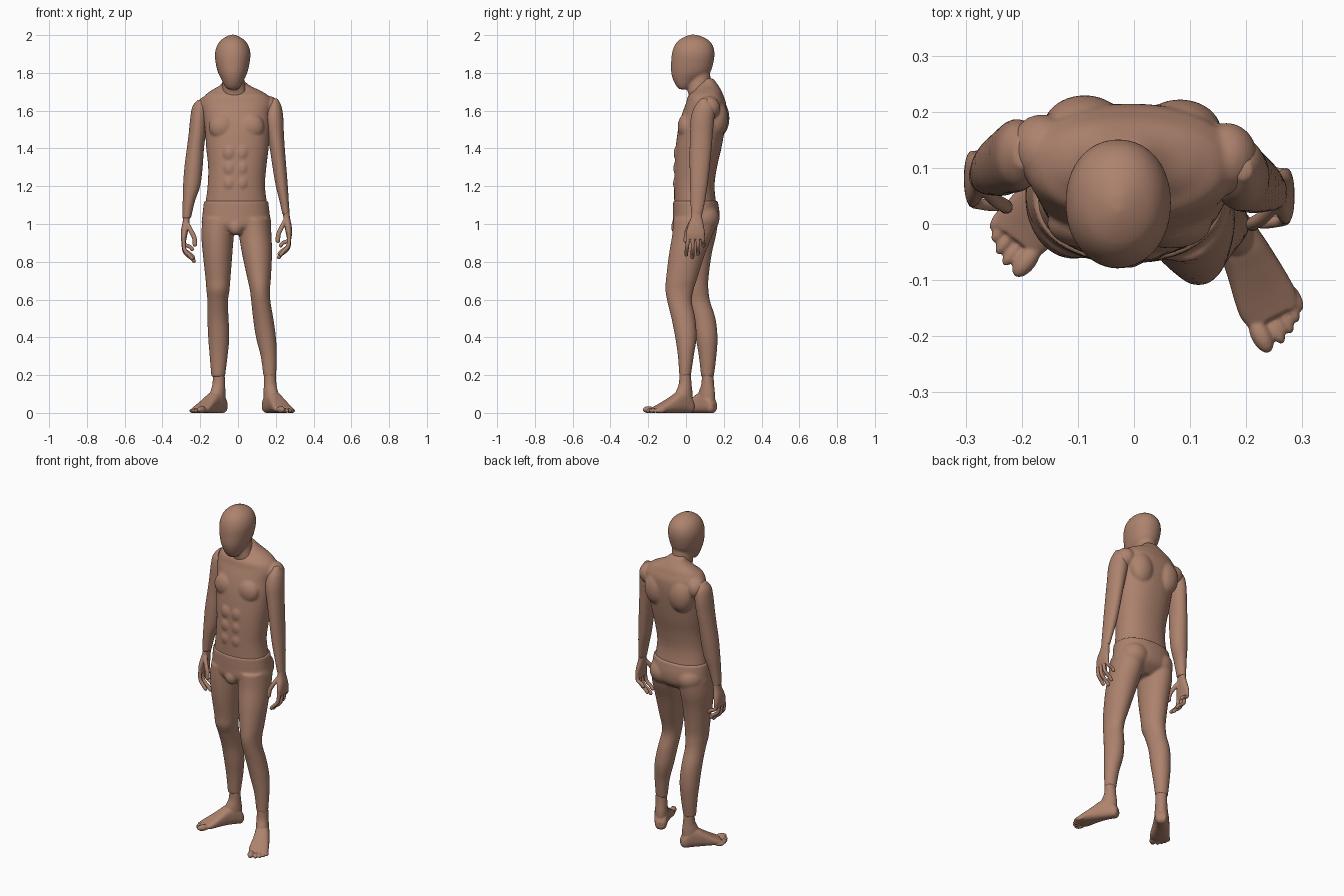
import bpy, bmesh, math
from mathutils import Matrix, Vector

skin = bpy.data.materials.new("warm brown skin")
skin.diffuse_color = (0.42, 0.225, 0.155, 1)


def smooth_rows(rows, steps=5):
    """Catmull-Rom interpolation of section rows."""
    out = []
    for i in range(len(rows) - 1):
        a, b, c, d = rows[max(i - 1, 0)], rows[i], rows[i + 1], rows[min(i + 2, len(rows) - 1)]
        for k in range(steps):
            t = k / steps
            out.append([0.5 * (2 * q + (r - p) * t + (2 * p - 5 * q + 4 * r - s) * t * t
                               + (3 * q - p - 3 * r + s) * t ** 3) for p, q, r, s in zip(a, b, c, d)])
    return out + [list(rows[-1])]


def skin_rings(bm, rings):
    vs = [[bm.verts.new(p) for p in r] for r in rings]
    n = len(vs[0])
    for a, b in zip(vs, vs[1:]):
        for i in range(n):
            bm.faces.new((a[i], a[(i + 1) % n], b[(i + 1) % n], b[i]))
    bm.faces.new(vs[0])
    bm.faces.new(vs[-1])


def loft(bm, rows, power=2.0, along="z", mat=Matrix(), n=40):
    """Rows are (t, a0, a1, b0, b1): superellipse sections stacked along one axis."""
    rings = []
    for t, a0, a1, b0, b1 in smooth_rows(rows):
        ring = []
        for i in range(n):
            c, s = math.cos(math.tau * i / n), math.sin(math.tau * i / n)
            a = (a0 + a1) / 2 + (a1 - a0) / 2 * math.copysign(abs(c) ** (2 / power), c)
            b = (b0 + b1) / 2 + (b1 - b0) / 2 * math.copysign(abs(s) ** (2 / power), s)
            ring.append(mat @ Vector((a, b, t) if along == "z" else (t, a, b)))
        rings.append(ring)
    skin_rings(bm, rings)


def blob(bm, center, radii, mat=Matrix()):
    bmesh.ops.create_uvsphere(bm, u_segments=24, v_segments=14, radius=1,
                              matrix=mat @ Matrix.Translation(center) @ Matrix.Diagonal((*radii, 1)))


def tube(bm, pts, r, mat=Matrix()):
    """Round finger through a few points, with a ball at each end."""
    path = [Vector(p) for p in smooth_rows(pts)]
    rings = []
    for i, p in enumerate(path):
        t = (path[min(i + 1, len(path) - 1)] - path[max(i - 1, 0)]).normalized()
        u = t.cross(Vector((0, 1, 0))).normalized()
        v = t.cross(u)
        rings.append([mat @ (p + r * (u * math.cos(math.tau * k / 14) + v * math.sin(math.tau * k / 14)))
                      for k in range(14)])
    skin_rings(bm, rings)
    for p in (path[0], path[-1]):
        blob(bm, p, (r, r, r), mat)


def finish(name, bm, voxel, iterations=5):
    """Fuse the overlapping volumes into one smooth surface."""
    bmesh.ops.recalc_face_normals(bm, faces=bm.faces)
    me = bpy.data.meshes.new(name)
    bm.to_mesh(me)
    bm.free()
    me.materials.append(skin)
    me.polygons.foreach_set("use_smooth", [True] * len(me.polygons))
    ob = bpy.data.objects.new(name, me)
    bpy.context.collection.objects.link(ob)
    m = ob.modifiers.new("fuse", "REMESH")
    m.mode, m.voxel_size, m.use_smooth_shade = "VOXEL", voxel, True
    s = ob.modifiers.new("soften", "SMOOTH")
    s.factor, s.iterations = 0.5, iterations


# head and neck: blank mannequin face
bm = bmesh.new()
loft(bm, [(1.713, -.055, 0, -.035, .005), (1.73, -.07, .014, -.051, .03), (1.76, -.085, .03, -.067, .07),
          (1.80, -.105, .049, -.078, .125), (1.85, -.118, .061, -.079, .144), (1.90, -.122, .066, -.075, .151),
          (1.94, -.113, .057, -.063, .144), (1.97, -.094, .038, -.041, .123), (1.99, -.066, .01, -.01, .09),
          (2.002, -.04, -.016, .02, .055)], 2.1)
loft(bm, [(1.62, -.085, .06, .03, .15), (1.69, -.083, .048, .012, .142), (1.74, -.084, .036, .01, .134),
          (1.82, -.08, .03, .02, .125)])
finish("head", bm, .007)

# torso with chest, stomach and shoulder blade muscles
bm = bmesh.new()
loft(bm, [(1.10, -.174, .155, -.062, .161), (1.20, -.161, .143, -.063, .151), (1.30, -.158, .15, -.061, .164),
          (1.40, -.168, .162, -.055, .187), (1.50, -.175, .17, -.042, .205), (1.58, -.185, .172, -.022, .214),
          (1.64, -.192, .182, 0, .212), (1.68, -.175, .16, .012, .198), (1.705, -.145, .12, .04, .188),
          (1.735, -.095, .06, .06, .17), (1.77, -.07, .02, .09, .145)], 2.2)
for side, dy in ((-1, .01), (1, -.005)):
    blob(bm, (side * .075 - .008, .002, 1.515), (.072, .046, .07))
    blob(bm, (side * .085 - .003, .165 + dy * .5, 1.56), (.075, .06, .1))
    blob(bm, (side * .165, .122 + dy, 1.615), (.056, .064, .062))
    for k in range(3):
        blob(bm, (side * .033 - .012, -.045, 1.215 + .08 * k), (.033, .024 - .002 * k, .042))
finish("torso", bm, .007, 4)

# hips and both legs
bm = bmesh.new()
loft(bm, [(1.122, -.18, .16, -.068, .168), (1.05, -.188, .168, -.069, .178), (.99, -.188, .172, -.066, .165),
          (.945, -.12, .1, -.03, .11)], 2.2)
loft(bm, [(1.03, -.187, -.018, -.06, .172), (.945, -.194, -.022, -.062, .16), (.84, -.186, -.03, -.055, .136),
          (.71, -.172, -.04, -.036, .119), (.65, -.167, -.045, -.03, .119), (.59, -.162, -.053, -.005, .128),
          (.50, -.162, -.05, .028, .156), (.40, -.158, -.046, .05, .167), (.30, -.15, -.055, .068, .161),
          (.19, -.141, -.069, .08, .147)])
loft(bm, [(1.03, 0, .171, -.067, .165), (.945, .005, .177, -.073, .142), (.84, .022, .18, -.09, .1),
          (.71, .05, .174, -.106, .059), (.65, .063, .169, -.109, .04), (.59, .07, .172, -.099, .031),
          (.50, .08, .187, -.077, .049), (.40, .095, .201, -.057, .056), (.30, .12, .205, -.043, .041),
          (.19, .135, .202, -.035, .025)])
blob(bm, (-.012, -.045, .985), (.04, .034, .045))
blob(bm, (-.095, .09, 1.03), (.085, .088, .08))
blob(bm, (.08, .09, 1.03), (.085, .088, .08))
finish("hips_and_legs", bm, .007)

# arms, from shoulder to wrist
arms = {
    "right_arm": [(1.657, -.215, -.18, .10, .15), (1.62, -.242, -.163, .068, .178), (1.56, -.253, -.163, .058, .187),
                  (1.48, -.261, -.17, .055, .182), (1.40, -.271, -.18, .054, .172), (1.30, -.284, -.187, .05, .16),
                  (1.20, -.291, -.2, .05, .146), (1.12, -.293, -.228, .052, .129), (1.03, -.295, -.249, .057, .116)],
    "left_arm": [(1.665, .18, .21, .08, .11), (1.62, .152, .231, .044, .151), (1.56, .14, .24, .025, .15),
                 (1.48, .153, .243, .021, .142), (1.40, .168, .248, .019, .136), (1.30, .183, .256, .019, .126),
                 (1.20, .2, .264, .021, .114), (1.12, .22, .269, .023, .101), (1.05, .235, .274, .026, .087)]}
for name, rows in arms.items():
    bm = bmesh.new()
    loft(bm, rows)
    finish(name, bm, .006)

# hands: palm, four curled fingers and a thumb, modelled once and mirrored
mirrored = Matrix.Translation((-.017, .031, -.02)) @ Matrix.Diagonal((-1, 1, 1, 1))
for name, mat in (("left_hand", Matrix()), ("right_hand", mirrored)):
    bm = bmesh.new()
    loft(bm, [(1.065, .239, .271, .03, .083), (1.03, .24, .276, .025, .086), (.99, .246, .284, .01, .094),
              (.95, .254, .286, 0, .1), (.92, .26, .282, .004, .097)], 2.4, mat=mat)
    for base, tip in (((.27, .011, .94), (.226, .002, .838)), ((.272, .037, .935), (.216, .034, .824)),
                      ((.271, .062, .938), (.219, .063, .842)), ((.268, .087, .945), (.226, .092, .886))):
        h = base[2] - tip[2]
        mid = (.266, base[1] * .5 + tip[1] * .5, base[2] - .55 * h)
        tube(bm, [base, mid, (tip[0] + .012, tip[1], tip[2] + .014), tip], .0105, mat)
    tube(bm, [(.252, .035, 1.02), (.23, .012, .98), (.214, .002, .945), (.211, -.001, .912)], .0125, mat)
    finish(name, bm, .0035, 3)

# feet in heel-to-toe coordinates, turned outward, outer edge mirrored
for name, heel, d, side in (("left_foot", (.15, .035), (.4545, -.891), 1),
                            ("right_foot", (-.075, .15), (-.606, -.795), -1)):
    w = (-d[1] * side, d[0] * side)
    mat = Matrix(((d[0], w[0], 0, heel[0]), (d[1], w[1], 0, heel[1]), (0, 0, 1, 0), (0, 0, 0, 1)))
    bm = bmesh.new()
    loft(bm, [(-.004, -.02, .02, .015, .05), (.012, -.033, .032, 0, .08), (.05, -.037, .04, 0, .12),
              (.09, -.039, .046, 0, .11), (.13, -.045, .05, 0, .085), (.17, -.053, .053, 0, .06),
              (.20, -.056, .053, 0, .043), (.225, -.05, .046, .003, .03)], 2.6, "x", mat)
    loft(bm, [(.203, .014, .074, -.032, .032), (.15, .01, .079, -.033, .033), (.10, .004, .1, -.036, .037),
              (.04, .005, .1, -.036, .038)], mat=mat)
    for s, off, r in ((.243, -.038, .018), (.247, -.01, .012), (.238, .012, .012), (.225, .031, .012),
                      (.21, .046, .0115)):
        blob(bm, (s, off, r * .95), (.034 if r > .015 else .027, r, r), mat)
    finish(name, bm, .004, 3)
